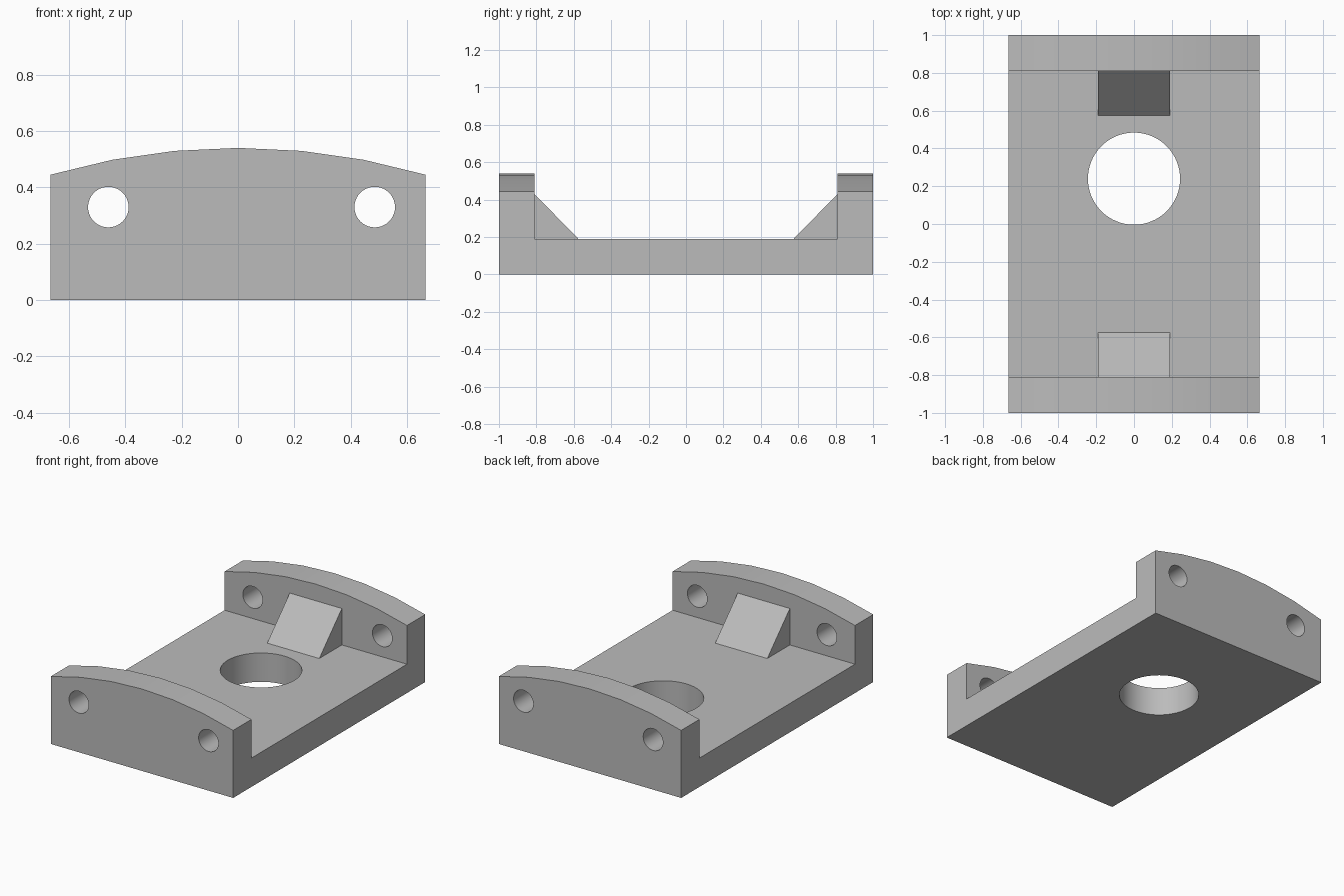
import bpy, bmesh, math
from mathutils import Vector

cube = bpy.data.objects.get("Cube")
if cube:
    bpy.data.objects.remove(cube, do_unlink=True)

grey = bpy.data.materials.new("plain grey")
grey.use_nodes = True
GREY = (0.5, 0.5, 0.5, 1)
grey.diffuse_color = GREY
grey.node_tree.nodes["Principled BSDF"].inputs["Base Color"].default_value = GREY


def prism(name, points, sweep):
    """Closed outline of 3D points, extruded along a vector."""
    bm = bmesh.new()
    face = bm.faces.new([bm.verts.new(p) for p in points])
    new = bmesh.ops.extrude_face_region(bm, geom=[face])["geom"]
    bmesh.ops.translate(bm, vec=Vector(sweep),
                        verts=[v for v in new if isinstance(v, bmesh.types.BMVert)])
    bmesh.ops.recalc_face_normals(bm, faces=bm.faces)
    mesh = bpy.data.meshes.new(name)
    bm.to_mesh(mesh)
    bm.free()
    mesh.materials.append(grey)
    obj = bpy.data.objects.new(name, mesh)
    bpy.context.collection.objects.link(obj)
    return obj


def circle(radius, count):
    return [(radius * math.cos(math.tau * i / count),
             radius * math.sin(math.tau * i / count)) for i in range(count)]


def combine(target, tool, operation):
    """Apply a boolean, then discard the tool."""
    bpy.context.view_layer.objects.active = target
    mod = target.modifiers.new("boolean", "BOOLEAN")
    mod.operation, mod.solver, mod.object = operation, "EXACT", tool
    bpy.ops.object.modifier_apply(modifier=mod.name)
    bpy.data.objects.remove(tool, do_unlink=True)


half_width, floor, wall, crown, edge = 0.665, 0.19, 0.81, 0.54, 0.445

# Block with a shallow arched top
rise = crown - edge
radius = (half_width ** 2 + rise ** 2) / (2 * rise)
sweep = math.asin(half_width / radius)
arch = [(radius * math.sin(sweep * k / 3), -1,
         crown - radius + radius * math.cos(sweep * k / 3)) for k in range(-3, 4)]
bracket = prism("bracket", [(half_width, -1, 0), (-half_width, -1, 0)] + arch, (0, 2, 0))

# Channel between the two end walls
channel = prism("channel_cutter", [(-1, -wall, floor), (-1, wall, floor),
                                   (-1, wall, 1), (-1, -wall, 1)], (2, 0, 0))
combine(bracket, channel, "DIFFERENCE")

# Sloped gusset against each end wall
for side in (-1, 1):
    outline = [(0.575, floor), (wall, 0.43), (0.86, 0.43), (0.86, 0.1), (0.575, 0.1)]
    gusset = prism("gusset", [(-0.19, side * y, z) for y, z in outline], (0.38, 0, 0))
    combine(bracket, gusset, "UNION")

# Bolt holes through both end walls
for x in (-0.46, 0.485):
    hole = prism("bolt_hole_cutter", [(x + a, -1.5, 0.33 + b) for a, b in circle(0.072, 40)],
                 (0, 3, 0))
    combine(bracket, hole, "DIFFERENCE")

# Large hole through the floor
hole = prism("floor_hole_cutter", [(a, 0.24 + b, -0.5) for a, b in circle(0.244, 64)], (0, 0, 2))
combine(bracket, hole, "DIFFERENCE")

# One material, smooth curves with sharp corners
bracket.data.materials.clear()
bracket.data.materials.append(grey)
bpy.ops.object.select_all(action="DESELECT")
bracket.select_set(True)
bpy.context.view_layer.objects.active = bracket
bpy.ops.object.shade_smooth_by_angle(angle=math.radians(30))
